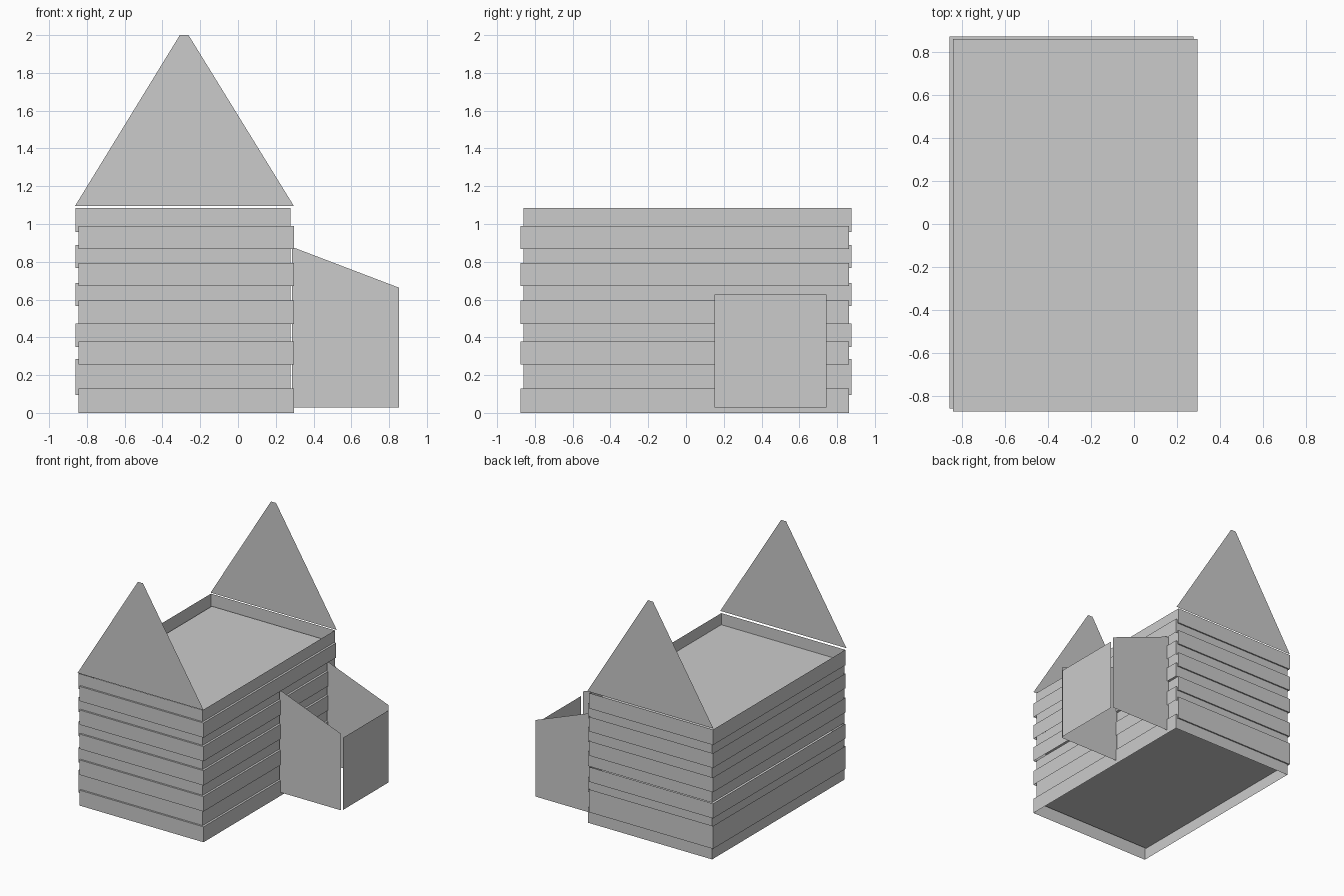
import bpy

if "Cube" in bpy.data.objects:
    bpy.data.objects.remove(bpy.data.objects["Cube"])


def mesh_object(name, verts, faces):
    mesh = bpy.data.meshes.new(name)
    mesh.from_pydata(verts, [], faces)
    obj = bpy.data.objects.new(name, mesh)
    bpy.context.collection.objects.link(obj)
    return obj


def plank_ring(name, x0, x1, y0, y1, z0, z1, cap):
    """Four thin walls with one cap, on the top or on the bottom."""
    plan = [(x0, y0), (x1, y0), (x1, y1), (x0, y1)]
    verts = [(x, y, z) for z in (z0, z1) for x, y in plan]
    faces = [(i, (i + 1) % 4, (i + 1) % 4 + 4, i + 4) for i in range(4)]
    faces.append((4, 5, 6, 7) if cap == "top" else (3, 2, 1, 0))
    return mesh_object(name, verts, faces)


def side_panel(name, profile, y, flip=False):
    """Flat panel from an x-z outline, facing -y (or +y if flipped)."""
    face = list(range(len(profile)))
    if flip:
        face.reverse()
    return mesh_object(name, [(x, y, z) for x, z in profile], [face])


# Log walls: two sets of rings, slightly offset from each other
outer = [(0.0, 0.128), (0.255, 0.379), (0.471, 0.594), (0.672, 0.794), (0.868, 0.99)]
inner = [(0.096, 0.286), (0.349, 0.472), (0.566, 0.688), (0.767, 0.889), (0.958, 1.086)]
for i, (z0, z1) in enumerate(outer, 1):
    plank_ring(f"wall_course_lower_{i}", -0.845, 0.296, -0.875, 0.864, z0, z1, "top")
for i, (z0, z1) in enumerate(inner, 1):
    plank_ring(f"wall_course_upper_{i}", -0.861, 0.278, -0.86, 0.875, z0, z1, "bottom")

# Gable ends
gable = [(-0.863, 1.095), (0.296, 1.095), (-0.262, 2.0), (-0.308, 2.0)]
side_panel("front_gable", gable, -0.873)
side_panel("back_gable", gable, 0.873, flip=True)

# Lean-to annex: two sloped sides and an end panel
slope = [(0.285, 0.028), (0.852, 0.028), (0.852, 0.663), (0.285, 0.879)]
side_panel("annex_front_side", slope, 0.135)
side_panel("annex_back_side", slope, 0.758, flip=True)
mesh_object("annex_end",
            [(0.86, 0.15, 0.028), (0.86, 0.743, 0.028), (0.86, 0.743, 0.627), (0.86, 0.15, 0.627)],
            [(0, 1, 2, 3)])
